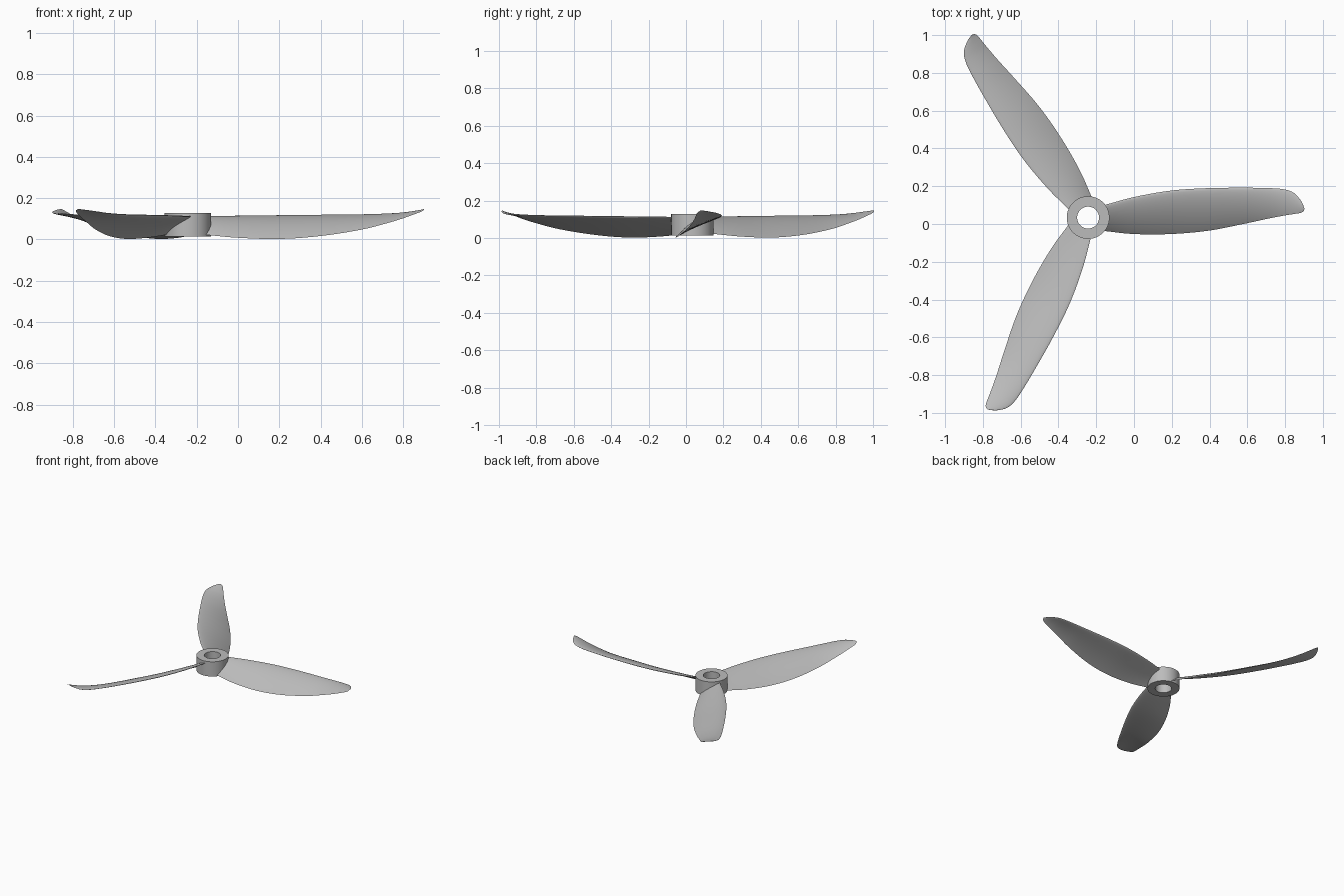
import bpy, bmesh
from math import sin, cos, pi, radians, sqrt
from mathutils import Matrix, Vector

if "Cube" in bpy.data.objects:
    bpy.data.objects.remove(bpy.data.objects["Cube"], do_unlink=True)

CENTRE = Vector((-0.243, 0.034, 0))

grey = bpy.data.materials.new("light grey plastic")
grey.use_nodes = True
colour = (0.5, 0.5, 0.5, 1)
grey.diffuse_color = colour
grey.node_tree.nodes["Principled BSDF"].inputs["Base Color"].default_value = colour


def make_object(name, bm, angle):
    bmesh.ops.recalc_face_normals(bm, faces=bm.faces)
    mesh = bpy.data.meshes.new(name)
    bm.to_mesh(mesh)
    bm.free()
    mesh.materials.append(grey)
    obj = bpy.data.objects.new(name, mesh)
    bpy.context.collection.objects.link(obj)
    bpy.ops.object.select_all(action='DESELECT')
    obj.select_set(True)
    bpy.context.view_layer.objects.active = obj
    bpy.ops.object.shade_smooth_by_angle(angle=radians(angle))
    return obj


# Hub: a rectangular profile spun into a ring
def make_hub(inner, outer, low, high, sides=64):
    bm = bmesh.new()
    rings = []
    for i in range(sides):
        a = 2 * pi * i / sides
        rings.append([bm.verts.new((r * cos(a), r * sin(a), z))
                      for r, z in ((inner, low), (outer, low), (outer, high), (inner, high))])
    for i in range(sides):
        a, b = rings[i - 1], rings[i]
        for k in range(4):
            bm.faces.new((a[k - 1], a[k], b[k], b[k - 1]))
    return make_object("hub", bm, 30)


# Blade stations: radius, leading edge y and z, trailing edge y and z
STATIONS = [
    (0.085, 0.066, 0.112, -0.071, 0.022),
    (0.24, 0.108, 0.113, -0.087, 0.008),
    (0.44, 0.143, 0.115, -0.087, 0.002),
    (0.64, 0.156, 0.117, -0.069, 0.016),
    (0.84, 0.158, 0.119, -0.030, 0.047),
    (0.96, 0.156, 0.122, -0.004, 0.077),
    (1.04, 0.149, 0.126, 0.011, 0.101),
    (1.09, 0.130, 0.132, 0.019, 0.119),
    (1.125, 0.092, 0.140, 0.025, 0.132),
    (1.14, 0.064, 0.145, 0.033, 0.140),
    (1.145, 0.048, 0.147, 0.043, 0.146),
]


def smooth_stations(steps=5):
    pts = [Vector(p) for p in STATIONS]
    out = []
    for i in range(len(pts) - 1):
        p, q = pts[i], pts[i + 1]
        before, after = pts[max(i - 1, 0)], pts[min(i + 2, len(pts) - 1)]
        # Tangents scaled by radius so uneven spacing stays smooth
        span = q[0] - p[0]
        m0 = (q - before) * (span / (q[0] - before[0]))
        m1 = (after - p) * (span / (after[0] - p[0]))
        for k in range(steps):
            t = k / steps
            out.append(p * (2*t**3 - 3*t**2 + 1) + m0 * (t**3 - 2*t**2 + t)
                       + q * (3*t**2 - 2*t**3) + m1 * (t**3 - t**2))
    return out + [pts[-1]]


def aerofoil(count=14, thickness=0.08, camber=0.045):
    def half(s):
        return 5 * thickness * (0.297*sqrt(s) - 0.126*s - 0.352*s*s + 0.284*s**3 - 0.102*s**4)
    chord = [(1 - cos(pi * i / count)) / 2 for i in range(count + 1)]
    arc = lambda s: 4 * camber * s * (1 - s)
    upper = [(s, arc(s) + half(s)) for s in chord]
    lower = [(s, arc(s) - half(s)) for s in chord[1:-1]]
    return upper + lower[::-1]


def make_blade(name, angle):
    bm = bmesh.new()
    section = aerofoil()
    loops = []
    for u, ly, lz, ty, tz in smooth_stations():
        dy, dz = ty - ly, tz - lz
        loops.append([bm.verts.new((u, ly + s * dy + h * dz, lz + s * dz - h * dy))
                      for s, h in section])
    n = len(section)
    for a, b in zip(loops, loops[1:]):
        for k in range(n):
            bm.faces.new((a[k - 1], a[k], b[k], b[k - 1]))
    bm.faces.new(loops[0])
    bm.faces.new(loops[-1])
    blade = make_object(name, bm, 50)
    blade.matrix_world = Matrix.Translation(CENTRE) @ Matrix.Rotation(radians(angle), 4, 'Z')


make_hub(0.058, 0.113, 0.014, 0.128).location = CENTRE
for name, angle in (("left_blade", 0), ("back_blade", 120), ("front_blade", 240)):
    make_blade(name, angle)
